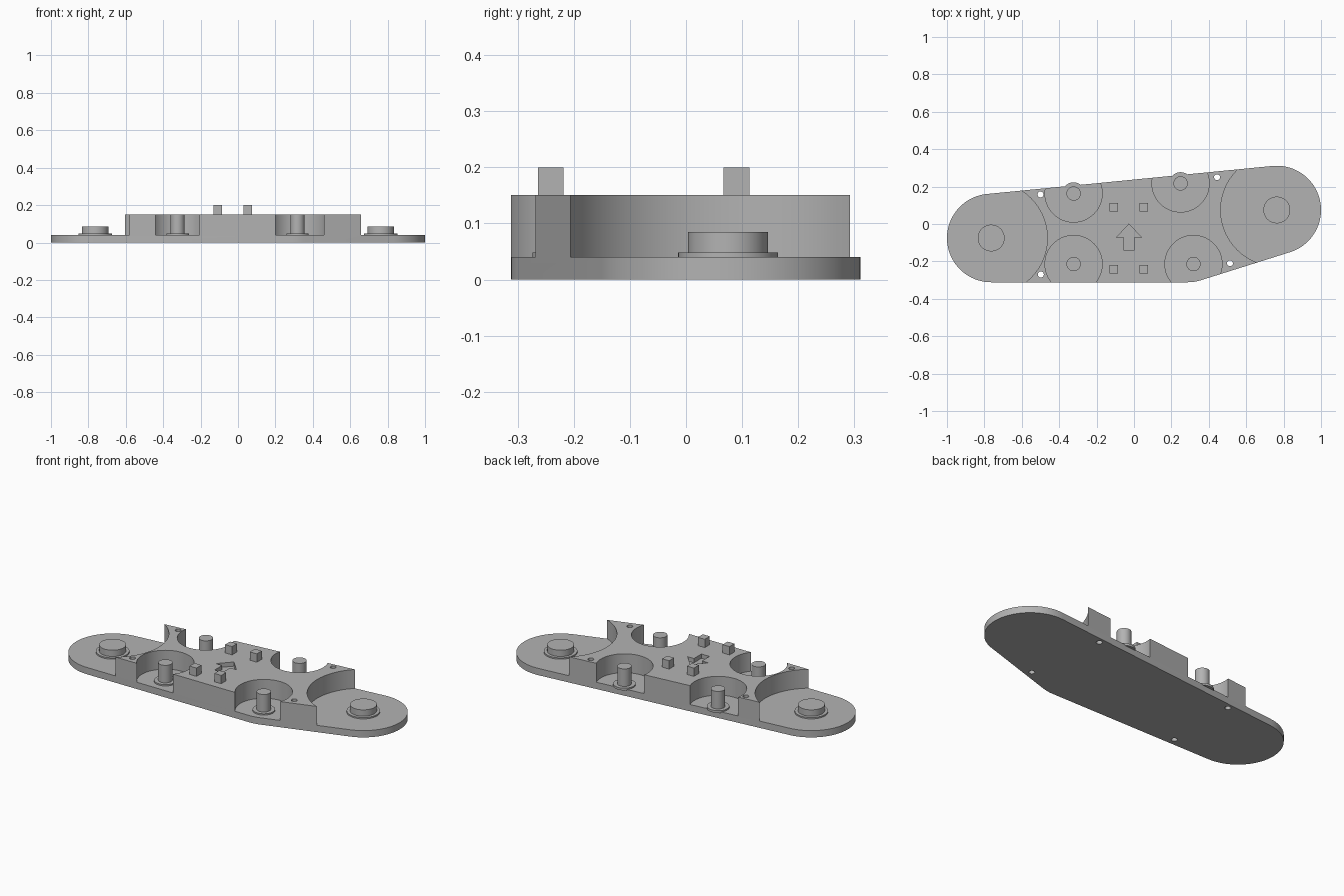
import bpy, bmesh
from math import atan2, cos, sin, pi, radians

if "Cube" in bpy.data.objects:
    bpy.data.objects.remove(bpy.data.objects["Cube"], do_unlink=True)

GREY = bpy.data.materials.new("plain grey")
GREY.use_nodes = True
GREY.diffuse_color = (0.45, 0.45, 0.45, 1)
GREY.node_tree.nodes["Principled BSDF"].inputs["Base Color"].default_value = (0.45, 0.45, 0.45, 1)

FLOOR, DECK = 0.04, 0.151
RADIUS = 0.2365
END_X, END_Y = 0.7635, 0.075
ENDS = [(-END_X, -END_Y), (END_X, END_Y)]
CORNER = (0.287, -END_Y)
POCKETS = [(-0.323, 0.163), (0.249, 0.217), (-0.323, -0.214), (0.318, -0.214)]
HOLES = [(-0.5, 0.158), (0.444, 0.25), (-0.498, -0.27), (0.513, -0.21)]


def arc(center, radius, start, end, steps):
    return [(center[0] + radius * cos(start + (end - start) * i / steps),
             center[1] + radius * sin(start + (end - start) * i / steps))
            for i in range(steps + 1)]


def circle(center, radius, steps=64):
    return arc(center, radius, 0, 2 * pi, steps)[:-1]


def rectangle(center, width, depth):
    return [(center[0] + sx * width / 2, center[1] + sy * depth / 2)
            for sx, sy in ((-1, -1), (1, -1), (1, 1), (-1, 1))]


def prisms(name, parts):
    """One object made of vertical prisms, each given as (outline, bottom, top)."""
    bm = bmesh.new()
    for outline, bottom, top in parts:
        low = [bm.verts.new((x, y, bottom)) for x, y in outline]
        high = [bm.verts.new((x, y, top)) for x, y in outline]
        bm.faces.new(low[::-1])
        bm.faces.new(high)
        n = len(outline)
        for i in range(n):
            j = (i + 1) % n
            bm.faces.new((low[i], low[j], high[j], high[i]))
    bmesh.ops.recalc_face_normals(bm, faces=bm.faces[:])
    mesh = bpy.data.meshes.new(name)
    bm.to_mesh(mesh)
    bm.free()
    mesh.materials.append(GREY)
    obj = bpy.data.objects.new(name, mesh)
    bpy.context.collection.objects.link(obj)
    return obj


def activate(obj):
    bpy.ops.object.select_all(action='DESELECT')
    obj.select_set(True)
    bpy.context.view_layer.objects.active = obj


# Body outline: tangent lines around three equal circles
top_normal = atan2(END_Y, END_X) + pi / 2
low_normal = atan2(2 * END_Y, END_X - CORNER[0]) - pi / 2
outline = (arc(ENDS[0], RADIUS, top_normal, 1.5 * pi, 40)
           + arc(CORNER, RADIUS, -pi / 2, low_normal, 6)
           + arc(ENDS[1], RADIUS, low_normal, top_normal, 40))
body = prisms("body", [(outline, 0, DECK)])

# Recesses: round ends, side pockets, screw holes and engraved arrow
arrow_x = -0.027
half_arrow = [(0.026, -0.142), (0.026, -0.072), (0.067, -0.072)]
arrow = ([(arrow_x + x, y) for x, y in half_arrow] + [(arrow_x, 0)]
         + [(arrow_x - x, y) for x, y in reversed(half_arrow)])
cutter = prisms("recess_cutter",
                [(circle(c, 0.3, 96), FLOOR, 0.3) for c in ENDS]
                + [(circle(c, 0.153), FLOOR, 0.3) for c in POCKETS]
                + [(circle(c, 0.016, 24), -0.1, 0.3) for c in HOLES]
                + [(arrow, DECK - 0.025, 0.3)])
cutter.hide_render = True
cut = body.modifiers.new("recesses", 'BOOLEAN')
cut.operation = 'DIFFERENCE'
cut.solver = 'EXACT'
cut.object = cutter
activate(body)
bpy.ops.object.modifier_apply(modifier=cut.name)
bpy.data.objects.remove(cutter, do_unlink=True)
smooth = [body]

# Wide bosses on the round ends
for side, c in zip(("right", "left"), ENDS):
    smooth.append(prisms(side + "_end_washer", [(circle(c, 0.089), FLOOR - 0.005, 0.048)]))
    smooth.append(prisms(side + "_end_boss", [(circle(c, 0.0715), FLOOR - 0.005, 0.085)]))

# Posts standing in the pockets
for place, c in zip(("back_right", "back_left", "front_right", "front_left"), POCKETS):
    smooth.append(prisms(place + "_washer", [(circle(c, 0.06, 48), FLOOR - 0.005, 0.048)]))
    smooth.append(prisms(place + "_post", [(circle(c, 0.038, 48), FLOOR - 0.005, DECK)]))

# Square pegs on the deck
for row, y in (("front", -0.241), ("back", 0.09)):
    for side, x in (("right", -0.108), ("left", 0.053)):
        prisms(row + "_" + side + "_peg", [(rectangle((x, y), 0.045, 0.046), DECK - 0.005, 0.2)])

for obj in smooth:
    activate(obj)
    bpy.ops.object.shade_smooth_by_angle(angle=radians(30))
